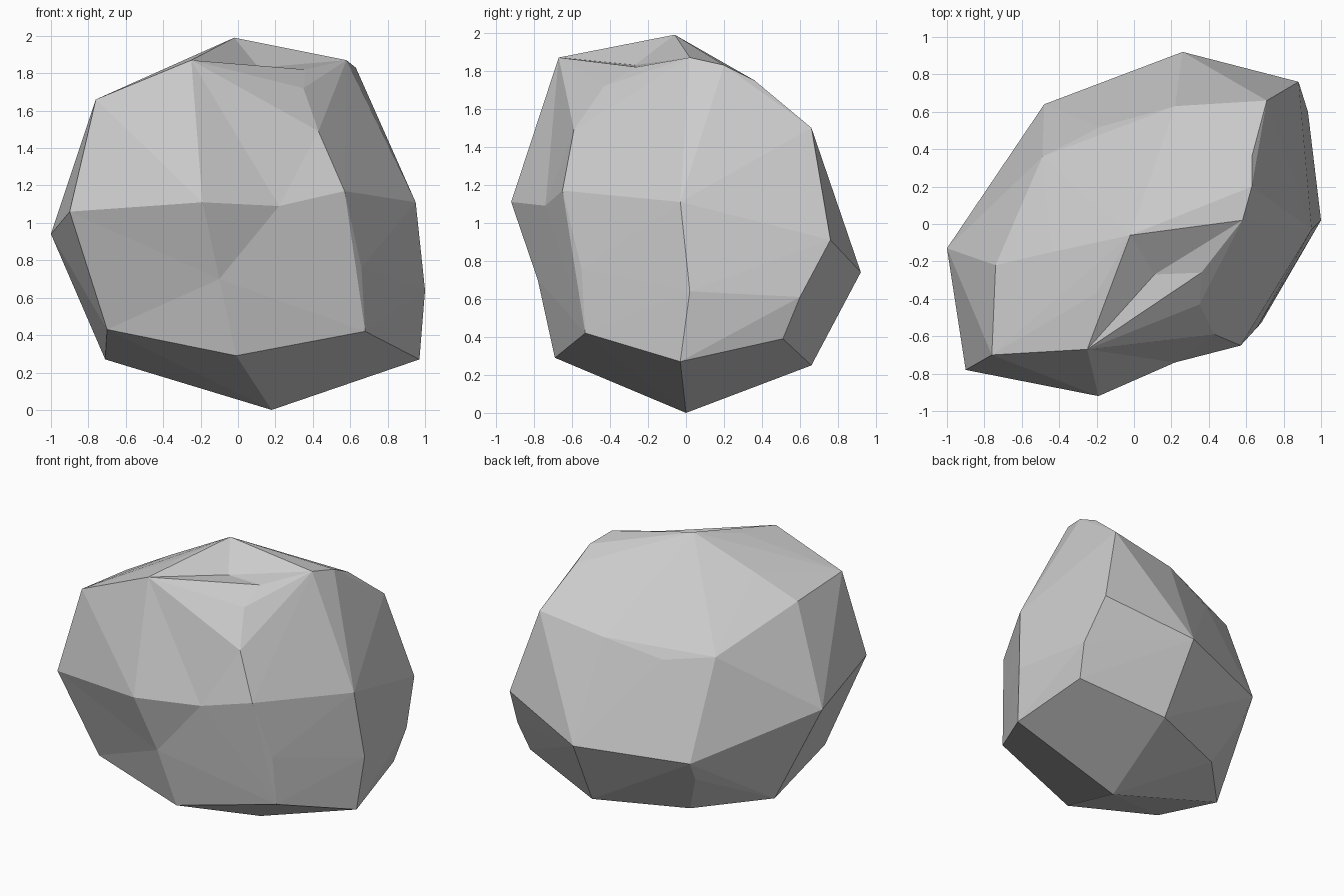
import bpy
import bmesh
from mathutils import Vector

cube = bpy.data.objects.get("Cube")
if cube:
    bpy.data.objects.remove(cube, do_unlink=True)


def make_material(name, colour):
    """Plain flat material for both the viewport and renders."""
    material = bpy.data.materials.new(name)
    material.use_nodes = True
    material.diffuse_color = colour
    shader = next(node for node in material.node_tree.nodes if node.type == "BSDF_PRINCIPLED")
    shader.inputs["Base Color"].default_value = colour
    shader.inputs["Roughness"].default_value = 0.9
    return material


def make_boulder(name, corners, hollows, centre, push, material):
    """Wrap the corners in a faceted shell, then press the hollows into it."""
    mesh = bpy.data.meshes.new(name)
    shell = bmesh.new()
    for corner in corners:
        shell.verts.new(corner)

    # Hollow points start proud of the shell so that the hull keeps them
    pressed = []
    for hollow in hollows:
        target = Vector(hollow)
        raised = centre + (target - centre) * push
        pressed.append((shell.verts.new(raised), target))

    hull = bmesh.ops.convex_hull(shell, input=shell.verts[:])
    for vert, target in pressed:
        vert.co = target

    # Tidy away points swallowed by the shell
    loose = [vert for vert in shell.verts if not vert.link_faces]
    bmesh.ops.delete(shell, geom=loose, context="VERTS")
    bmesh.ops.recalc_face_normals(shell, faces=shell.faces[:])
    for face in shell.faces:
        face.smooth = False

    shell.to_mesh(mesh)
    shell.free()
    mesh.materials.append(material)
    boulder = bpy.data.objects.new(name, mesh)
    bpy.context.scene.collection.objects.link(boulder)
    return boulder


# Corners of the crown
crown = [
    (-.02, -.06, 1.99), (-.2, -.37, 1.91), (-.25, -.67, 1.87),
    (-.44, -.15, 1.78), (.32, .02, 1.88), (.58, .02, 1.87),
    (.36, -.26, 1.82), (.35, -.43, 1.72), (.63, .2, 1.83), (.63, .36, 1.75),
]

# Corners of the shoulder
shoulder = [
    (-.76, -.7, 1.66), (-.74, -.22, 1.62), (-.49, .36, 1.37),
    (-.18, .52, 1.33), (.22, .63, 1.43), (.49, .63, 1.42),
    (.71, .66, 1.5), (.43, -.59, 1.49),
]

# Corners of the waist
waist = [
    (-.9, -.78, 1.06), (-.19, -.92, 1.11), (.57, -.65, 1.17),
    (.95, -.03, 1.11), (1, .02, .64), (.88, .76, .91),
    (.26, .92, .74), (-.48, .64, .7), (-1, -.13, .94), (.66, -.55, .76),
]

# Corners of the underside
underside = [
    (-.7, -.59, .43), (-.01, -.69, .29), (.68, -.53, .42),
    (.97, -.03, .27), (.89, .51, .39), (.93, .6, .61), (.29, .66, .25),
    (-.32, .41, .25), (-.46, .55, .55), (-.71, 0, .27), (.18, 0, 0),
]

# Shallow hollows on the top and front
dents = [(.11, -.27, 1.83), (.22, -.74, 1.09), (-.1, -.78, .7)]

stone_grey = make_material("stone grey", (.6, .6, .6, 1))
make_boulder(
    name="boulder",
    corners=crown + shoulder + waist + underside,
    hollows=dents,
    centre=Vector((0, 0, 1)),
    push=1.1,
    material=stone_grey,
)
